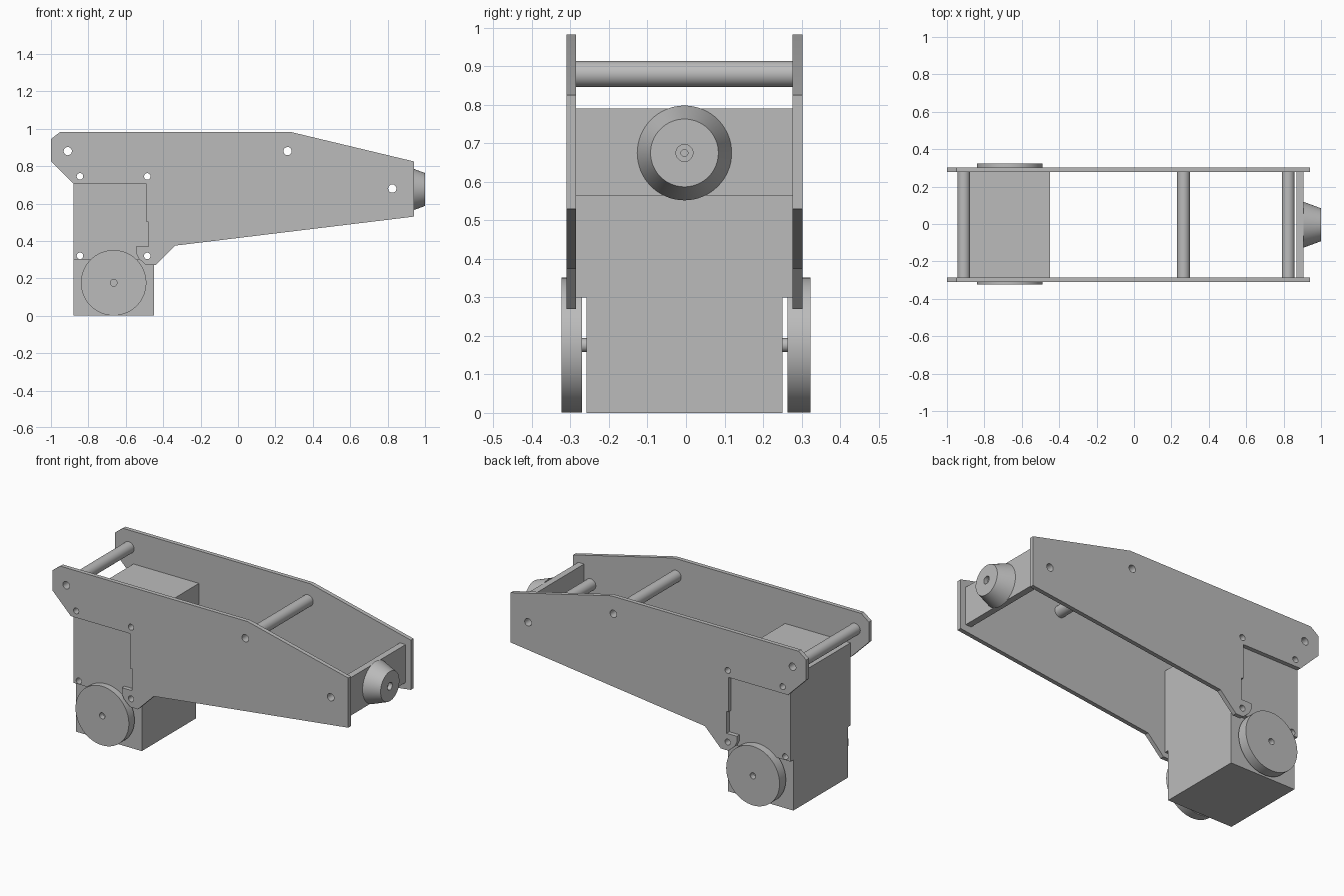
import bpy, bmesh, math
from mathutils import Matrix, Vector

cube = bpy.data.objects.get("Cube")
if cube:
    bpy.data.objects.remove(cube, do_unlink=True)

grey = bpy.data.materials.new("plain grey")
grey.use_nodes = True
colour = (0.5, 0.5, 0.5, 1)
grey.diffuse_color = colour
grey.node_tree.nodes["Principled BSDF"].inputs["Base Color"].default_value = colour

MID = -0.004          # y of the frame's centre plane
INNER, OUTER = 0.281, 0.306


def finish(name, bm):
    bmesh.ops.recalc_face_normals(bm, faces=bm.faces)
    mesh = bpy.data.meshes.new(name)
    bm.to_mesh(mesh)
    bm.free()
    mesh.materials.append(grey)
    obj = bpy.data.objects.new(name, mesh)
    bpy.context.collection.objects.link(obj)
    bpy.ops.object.select_all(action='DESELECT')
    obj.select_set(True)
    bpy.context.view_layer.objects.active = obj
    bpy.ops.object.shade_smooth_by_angle(angle=math.radians(30))
    return obj


def circle(x, z, r, n=48):
    return [(x + r * math.cos(math.tau * i / n), z + r * math.sin(math.tau * i / n))
            for i in range(n)]


def slab(name, outline, holes, y0, y1):
    """Extrude an x-z outline with holes from y0 to y1."""
    bm = bmesh.new()
    for loop in [outline] + holes:
        vs = [bm.verts.new((x, y0, z)) for x, z in loop]
        for a, b in zip(vs, vs[1:] + vs[:1]):
            bm.edges.new((a, b))
    bmesh.ops.triangle_fill(bm, edges=bm.edges[:], use_beauty=True,
                            normal=Vector((0, -1, 0)))
    geo = bmesh.ops.extrude_face_region(bm, geom=bm.faces[:])["geom"]
    moved = [v for v in geo if isinstance(v, bmesh.types.BMVert)]
    bmesh.ops.translate(bm, verts=moved, vec=(0, y1 - y0, 0))
    return finish(name, bm)


def rect(x0, x1, z0, z1):
    return [(x0, z0), (x1, z0), (x1, z1), (x0, z1)]


# Shared hole positions
rods = [(-0.91, 0.88), (0.265, 0.88), (0.825, 0.68)]
bolts = [(x, z) for x in (-0.845, -0.485) for z in (0.745, 0.32)]
rod_holes = [circle(x, z, 0.022, 32) for x, z in rods]
bolt_holes = [circle(x, z, 0.0175, 24) for x, z in bolts]

# Side plates, notched around the wheel housing
plate = [(-1, 0.945), (-0.95, 0.983), (0.28, 0.983), (0.94, 0.825), (0.94, 0.53),
         (-0.335, 0.375), (-0.44, 0.27), (-0.49, 0.27), (-0.53, 0.305),
         (-0.545, 0.335), (-0.545, 0.37), (-0.478, 0.37), (-0.478, 0.5),
         (-0.49, 0.5), (-0.49, 0.705), (-0.88, 0.705), (-1, 0.825)]
plate_holes = rod_holes + [h for h, (x, z) in zip(bolt_holes, bolts)
                           if (x, z) != (-0.845, 0.32)]
for side, s in (("left", 1), ("right", -1)):
    a, b = sorted((MID + s * INNER, MID + s * OUTER))
    slab(side + "_side_plate", plate, plate_holes, a, b)

# Hollow cross rods
for label, (x, z), hole in zip(("rear", "middle", "front"), rods, rod_holes):
    slab(label + "_cross_rod", circle(x, z, 0.034), [hole], MID - INNER, MID + INNER)

# Wheel housing: wide upper block, narrower lower block
slab("upper_housing", rect(-0.88, -0.45, 0.3, 0.79), bolt_holes, MID - INNER, MID + INNER)
slab("lower_housing", rect(-0.88, -0.45, 0, 0.3), [], MID - 0.255, MID + 0.255)

# Wheels with axle holes
for label, y0, y1 in (("right", -0.323, -0.27), ("left", 0.264, 0.323)):
    slab(label + "_wheel", circle(-0.665, 0.176, 0.175, 64),
         [circle(-0.665, 0.176, 0.018, 24)], y0, y1)
slab("wheel_axle", circle(-0.665, 0.176, 0.018, 24), [], -0.29, 0.29)

# Nose board between the plates
slab("nose_board", rect(0.868, 0.906, 0.565, 0.79), [], MID - INNER, MID + INNER)

# Tapered nose cap with a stepped centre hole, as a turned profile
profile = [(0.905, 0), (0.905, 0.123), (1, 0.088), (1, 0.022),
           (0.975, 0.022), (0.975, 0.009), (0.94, 0.009), (0.94, 0)]
bm = bmesh.new()
vs = [bm.verts.new((x, MID, 0.675 + r)) for x, r in profile]
edges = [bm.edges.new(p) for p in zip(vs, vs[1:])]
bmesh.ops.spin(bm, geom=vs + edges, cent=(0, MID, 0.675), axis=(1, 0, 0),
               angle=math.tau, steps=64, use_merge=True)
bmesh.ops.remove_doubles(bm, verts=bm.verts, dist=0.0001)
finish("nose_cap", bm)
